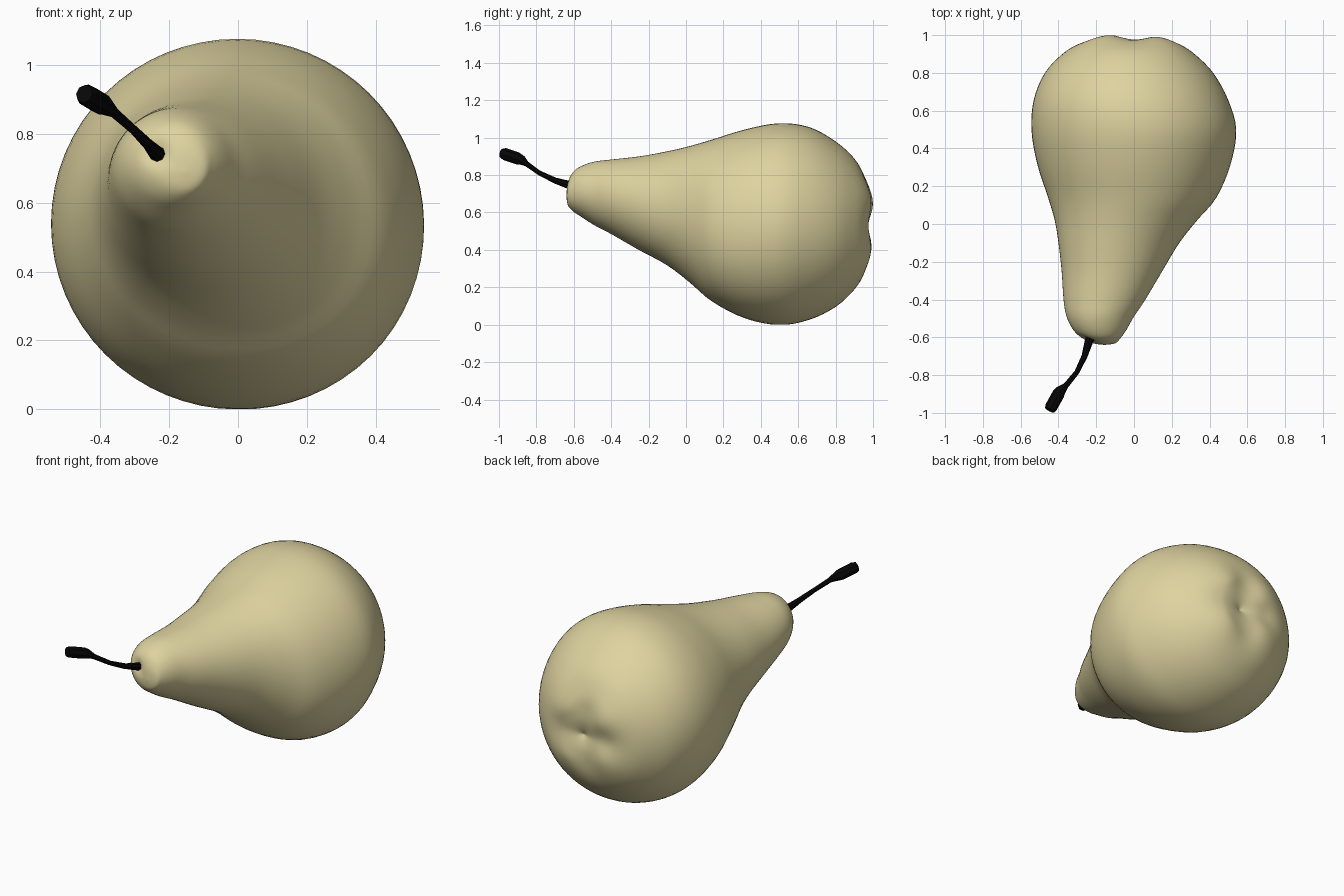
import bpy, bmesh, math
from mathutils import Vector

if "Cube" in bpy.data.objects:
    bpy.data.objects.remove(bpy.data.objects["Cube"])


def material(name, colour):
    m = bpy.data.materials.new(name)
    m.diffuse_color = (*colour, 1)
    m.use_nodes = True
    m.node_tree.nodes["Principled BSDF"].inputs["Base Color"].default_value = m.diffuse_color
    return m


def skin(name, rings, mat):
    """Bridge closed rings of points into a capped solid."""
    bm = bmesh.new()
    loops = [[bm.verts.new(p) for p in r] for r in rings]
    n = len(loops[0])
    for a, b in zip(loops, loops[1:]):
        for i in range(n):
            j = (i + 1) % n
            bm.faces.new((a[i], a[j], b[j], b[i]))
    bm.faces.new(loops[0][::-1])
    bm.faces.new(loops[-1])
    bmesh.ops.remove_doubles(bm, verts=bm.verts, dist=0.0002)
    bmesh.ops.recalc_face_normals(bm, faces=bm.faces)
    me = bpy.data.meshes.new(name)
    bm.to_mesh(me)
    bm.free()
    ob = bpy.data.objects.new(name, me)
    bpy.context.collection.objects.link(ob)
    me.materials.append(mat)
    return ob


def smooth_rows(rows, steps):
    """Catmull-Rom interpolation through rows of numbers."""
    out = []
    for k in range(len(rows) - 1):
        a, b, c, d = (rows[min(max(k + o, 0), len(rows) - 1)] for o in (-1, 0, 1, 2))
        for s in range(steps):
            t = s / steps
            out.append([0.5 * (2 * q + (r - p) * t + (2 * p - 5 * q + 4 * r - w) * t * t
                               + (3 * q - p - 3 * r + w) * t ** 3)
                        for p, q, r, w in zip(a, b, c, d)])
    return out + [list(rows[-1])]


# Fruit body sections: y, x min, x max, z min, z max
sections = [
    (-.64, -.155, -.155, .69, .69), (-.632, -.22, -.10, .64, .757),
    (-.605, -.275, -.072, .607, .815), (-.56, -.322, -.04, .577, .848),
    (-.49, -.357, 0, .532, .872), (-.40, -.373, .06, .485, .883),
    (-.25, -.383, .148, .40, .90), (-.10, -.40, .235, .322, .927),
    (.02, -.42, .325, .235, .955), (.14, -.455, .425, .135, .99),
    (.32, -.513, .507, .038, 1.045), (.50, -.543, .54, 0, 1.077),
    (.66, -.53, .497, .027, 1.056), (.80, -.472, .42, .095, .98),
    (.90, -.38, .325, .185, .89), (.955, -.295, .25, .265, .80),
    (.98, -.21, .18, .345, .72), (.978, -.11, .12, .43, .63),
    (.964, -.04, .06, .487, .565), (.945, .015, .015, .522, .522)]

rings = []
for y, x0, x1, z0, z1 in smooth_rows(sections, 4):
    ring = []
    for i in range(64):
        t = 2 * math.pi * i / 64
        # slight extra fullness on the lower right side of the belly
        k = 1 + .09 * max(math.cos(t + math.pi / 4), 0) ** 4 * math.exp(-((y - .08) / .28) ** 2)
        p = Vector(((x0 + x1) / 2 + (x1 - x0) / 2 * k * math.cos(t), y,
                    (z0 + z1) / 2 + (z1 - z0) / 2 * k * math.sin(t)))
        p.z = max(p.z, 0)
        if y > .6:   # four broad soft lobes round the blossom dimple
            r = math.hypot(p.x - .015, p.z - .522)
            w = math.exp(-((r - .17) / .14) ** 2) * min(r / .17, 1) ** 2
            p.y -= .01 * w * math.cos(4 * t)
            p.y += .008 * math.exp(-((p.x + .14) ** 2 + (p.z - .67) ** 2) / .015)
            p.y = min(p.y, 1)
        if y < -.5:  # small hollow at the stem
            d = math.hypot(p.x + .235, p.z - .745)
            p.y += .02 * math.exp(-(d / .035) ** 2)
        ring.append(p)
    rings.append(ring)
body = skin("fruit_body", rings, material("skin", (.73, .65, .35)))
for f in body.data.polygons:
    f.use_smooth = True

# Curved stem with a thicker faceted end: x, y, z, radius
path = [(-.22, -.57, .732, .026), (-.24, -.625, .747, .022), (-.262, -.70, .771, .016),
        (-.303, -.785, .812, .013), (-.36, -.855, .862, .015), (-.388, -.882, .882, .028),
        (-.40, -.90, .889, .033), (-.438, -.968, .912, .033), (-.447, -.985, .917, .027)]
rings = []
for k, (x, y, z, r) in enumerate(path):
    a = Vector(path[max(k - 1, 0)][:3])
    b = Vector(path[min(k + 1, len(path) - 1)][:3])
    d = (b - a).normalized()
    u = d.cross(Vector((0, 0, 1))).normalized()
    v = u.cross(d)
    rings.append([Vector((x, y, z)) + r * (u * math.cos(q) + v * math.sin(q))
                  for q in (2 * math.pi * i / 8 for i in range(8))])
skin("stem", rings, material("stem_black", (.002, .002, .002)))
